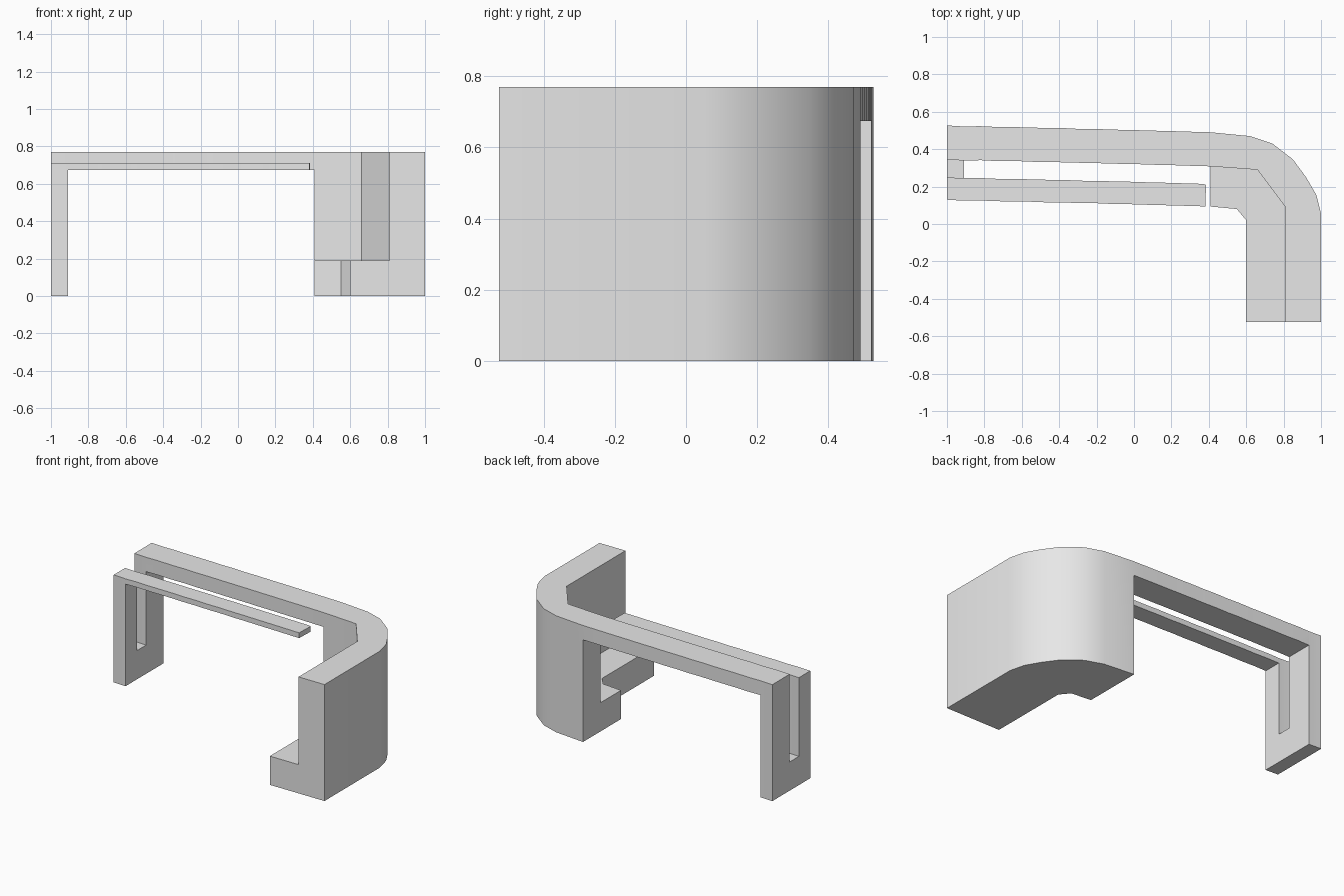
import bpy
import bmesh
import math

cube = bpy.data.objects.get("Cube")
if cube:
    bpy.data.objects.remove(cube, do_unlink=True)

HEIGHT, FOOT, BEAM_BOTTOM, RAIL_TOP = 0.77, 0.19, 0.675, 0.71
LEG_IN, BLOCK_IN = -0.91, 0.41

grey = bpy.data.materials.new("light_grey")
grey.use_nodes = True
grey.diffuse_color = (0.8, 0.8, 0.8, 1)
grey.node_tree.nodes["Principled BSDF"].inputs["Base Color"].default_value = (0.8, 0.8, 0.8, 1)


def prism(name, outline, z0, z1):
    """Extrude a plan outline from z0 up to z1."""
    bm = bmesh.new()
    base = bm.faces.new([bm.verts.new((x, y, z0)) for x, y in outline])
    top = bmesh.ops.extrude_face_region(bm, geom=[base])["geom"]
    bmesh.ops.translate(bm, vec=(0, 0, z1 - z0),
                        verts=[v for v in top if isinstance(v, bmesh.types.BMVert)])
    bmesh.ops.recalc_face_normals(bm, faces=bm.faces)
    mesh = bpy.data.meshes.new(name)
    bm.to_mesh(mesh)
    bm.free()
    mesh.materials.append(grey)
    obj = bpy.data.objects.new(name, mesh)
    bpy.context.collection.objects.link(obj)
    return obj


def rectangle(x0, y0, x1, y1):
    return [(x0, y0), (x1, y0), (x1, y1), (x0, y1)]


def wavy_edge(offset, x0, x1, steps=16):
    """Slightly bowed, rippled long edge of the beam and rail."""
    edge = []
    for i in range(steps + 1):
        x = x0 + (x1 - x0) * i / steps
        bow = 0.502 - 0.027 * x - 0.004 * x * x
        ripple = 0.002 * math.cos(10 * math.pi * x) * min(1, max(0, 0.4 - x))
        edge.append((x, bow + ripple - offset))
    return edge


def cut(target, outline, z0, z1):
    """Subtract a prism from the target and discard the cutter."""
    cutter = prism("cutter", outline, z0, z1)
    cutter.hide_render = True
    mod = target.modifiers.new("cut", "BOOLEAN")
    mod.operation, mod.solver, mod.object = "DIFFERENCE", "EXACT", cutter
    bpy.context.view_layer.objects.active = target
    bpy.ops.object.modifier_apply(modifier=mod.name)
    bpy.data.objects.remove(cutter, do_unlink=True)


# Full block: long back edge, rounded outer corner, straight side, foot edge
corner = [(0.62, 0.47), (0.74, 0.43), (0.85, 0.345), (0.92, 0.25), (0.975, 0.155), (1, 0.055)]
side = [(1, -0.525), (0.6, -0.525), (0.6, 0.02), (0.55, 0.08)]
outline = wavy_edge(0, -1, BLOCK_IN) + corner + side + wavy_edge(0.397, -1, BLOCK_IN)[::-1]
frame = prism("curved_frame", outline, 0, HEIGHT)

# Opening below the beam and rail, between leg and block
cut(frame, rectangle(LEG_IN, -0.2, BLOCK_IN, 0.8), -0.1, BEAM_BOTTOM)

# Slot between beam and rail, widening to the space above the foot
slot = (wavy_edge(0.182, -1.1, BLOCK_IN)
        + [(0.66, 0.29), (0.81, 0.09), (0.81, -0.7), (0.38, -0.7), (0.38, 0.05), (0.385, 0.209)]
        + wavy_edge(0.277, -1.1, 0.37)[::-1])
cut(frame, slot, FOOT, HEIGHT + 0.1)

# Lower the front rail and the front prong of the leg
cut(frame, rectangle(-1.2, -0.1, 0.5, 0.27), RAIL_TOP, HEIGHT + 0.1)

# Smooth the outer corner, keep the other edges sharp
bpy.ops.object.select_all(action="DESELECT")
frame.select_set(True)
bpy.context.view_layer.objects.active = frame
bpy.ops.object.shade_smooth_by_angle(angle=math.radians(30))
